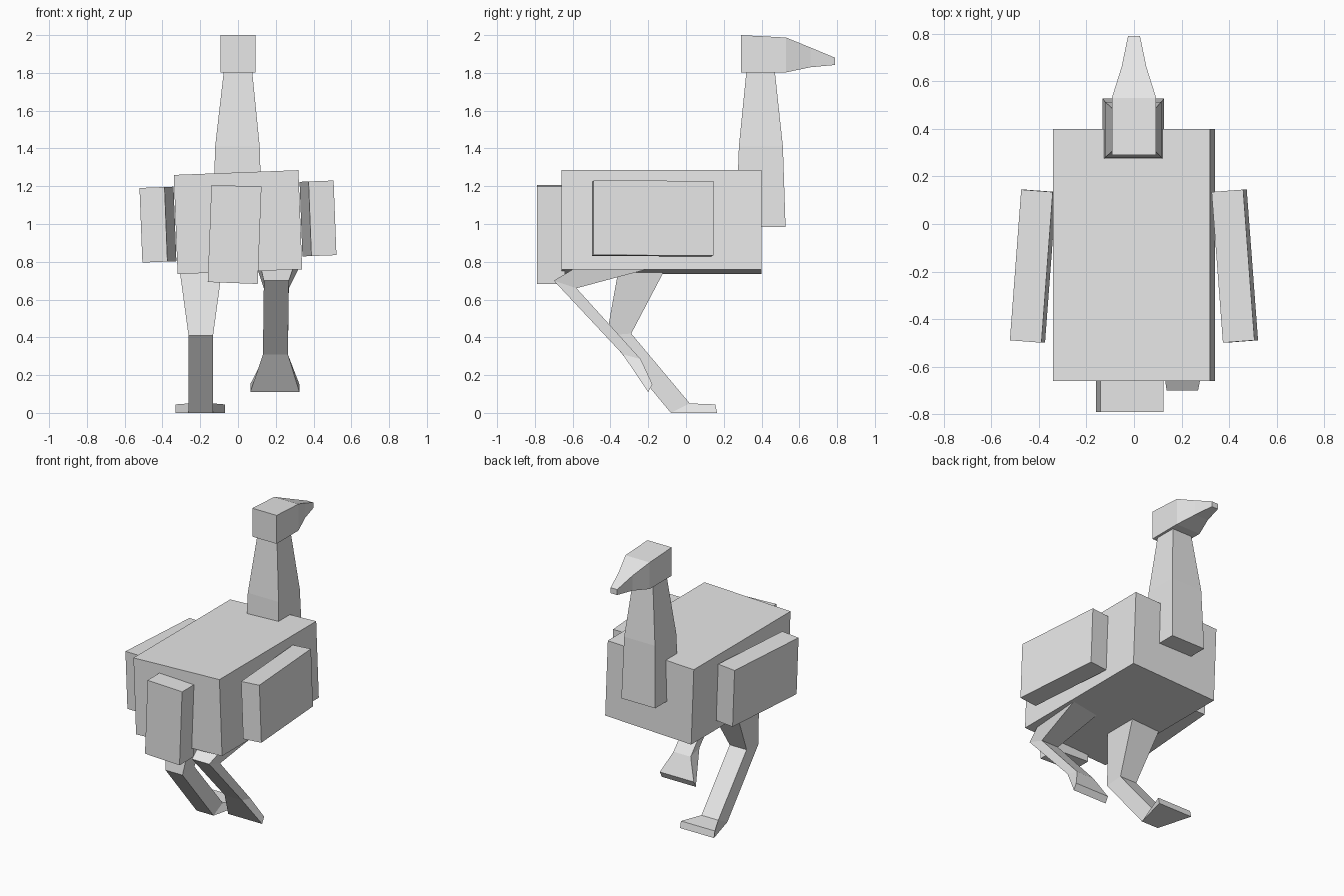
import bpy
import bmesh
from math import radians
from mathutils import Matrix, Vector

default = bpy.data.objects.get("Cube")
if default:
    bpy.data.objects.remove(default, do_unlink=True)

grey = bpy.data.materials.new("plain grey")
grey.use_nodes = True
grey.diffuse_color = (0.8, 0.8, 0.8, 1)
grey.node_tree.nodes["Principled BSDF"].inputs["Base Color"].default_value = (0.8, 0.8, 0.8, 1)


def finish(name, bm):
    bmesh.ops.recalc_face_normals(bm, faces=bm.faces)
    mesh = bpy.data.meshes.new(name)
    bm.to_mesh(mesh)
    bm.free()
    mesh.materials.append(grey)
    obj = bpy.data.objects.new(name, mesh)
    bpy.context.collection.objects.link(obj)
    return obj


def box(name, size, matrix):
    bm = bmesh.new()
    bmesh.ops.create_cube(bm, size=1, matrix=matrix @ Matrix.Diagonal((*size, 1)))
    return finish(name, bm)


def loft(name, sections):
    """Skin four-sided sections: (centre x, half width, (y, z) one edge, (y, z) other edge)."""
    bm = bmesh.new()
    rings = []
    for x, half, a, b in sections:
        corners = ((x - half, *a), (x + half, *a), (x + half, *b), (x - half, *b))
        rings.append([bm.verts.new(Vector(c)) for c in corners])
    for low, high in zip(rings, rings[1:]):
        for i in range(4):
            j = (i + 1) % 4
            bm.faces.new((low[i], low[j], high[j], high[i]))
    bm.faces.new(rings[0])
    bm.faces.new(rings[-1])
    return finish(name, bm)


# Body and wings share a slight roll
body_frame = Matrix.Translation((0, -0.13, 1.01)) @ Matrix.Rotation(radians(-2.2), 4, "Y")
box("body", (0.66, 1.06, 0.525), body_frame)
for side, name in ((1, "left_wing"), (-1, "right_wing")):
    place = Matrix.Translation((side * 0.424, -0.047, 0.003))
    yaw = Matrix.Rotation(radians(side * 4.3), 4, "Z")
    box(name, (0.133, 0.635, 0.395), body_frame @ place @ yaw)

# Tail block swings the other way
box("tail", (0.265, 0.15, 0.515),
    Matrix.Translation((-0.018, -0.715, 0.945)) @ Matrix.Rotation(radians(2.2), 4, "Y"))

# Tapered neck
loft("neck", [
    (-0.003, 0.13, (0.265, 0.985), (0.527, 0.985)),
    (-0.003, 0.118, (0.28, 1.41), (0.513, 1.41)),
    (0, 0.075, (0.32, 1.81), (0.47, 1.81)),
])

# Head narrowing into the beak
loft("head", [
    (0, 0.093, (0.29, 1.803), (0.29, 2.0)),
    (0, 0.093, (0.53, 1.803), (0.53, 1.987)),
    (0, 0.052, (0.66, 1.83), (0.66, 1.934)),
    (0, 0.025, (0.79, 1.842), (0.79, 1.88)),
])

# Planted leg: hip, knee, ankle, toe
loft("right_leg", [
    (-0.197, 0.118, (-0.35, 0.8), (-0.09, 0.8)),
    (-0.197, 0.065, (-0.42, 0.41), (-0.29, 0.42)),
    (-0.197, 0.065, (-0.08, 0), (0.02, 0.05)),
    (-0.2, 0.13, (0.165, 0), (0.155, 0.045)),
])

# Raised leg: hip, knee, ankle, toe
loft("left_leg", [
    (0.212, 0.112, (-0.43, 0.86), (-0.17, 0.77)),
    (0.203, 0.066, (-0.7, 0.7), (-0.58, 0.66)),
    (0.198, 0.066, (-0.335, 0.31), (-0.24, 0.285)),
    (0.195, 0.13, (-0.2, 0.11), (-0.178, 0.152)),
])
